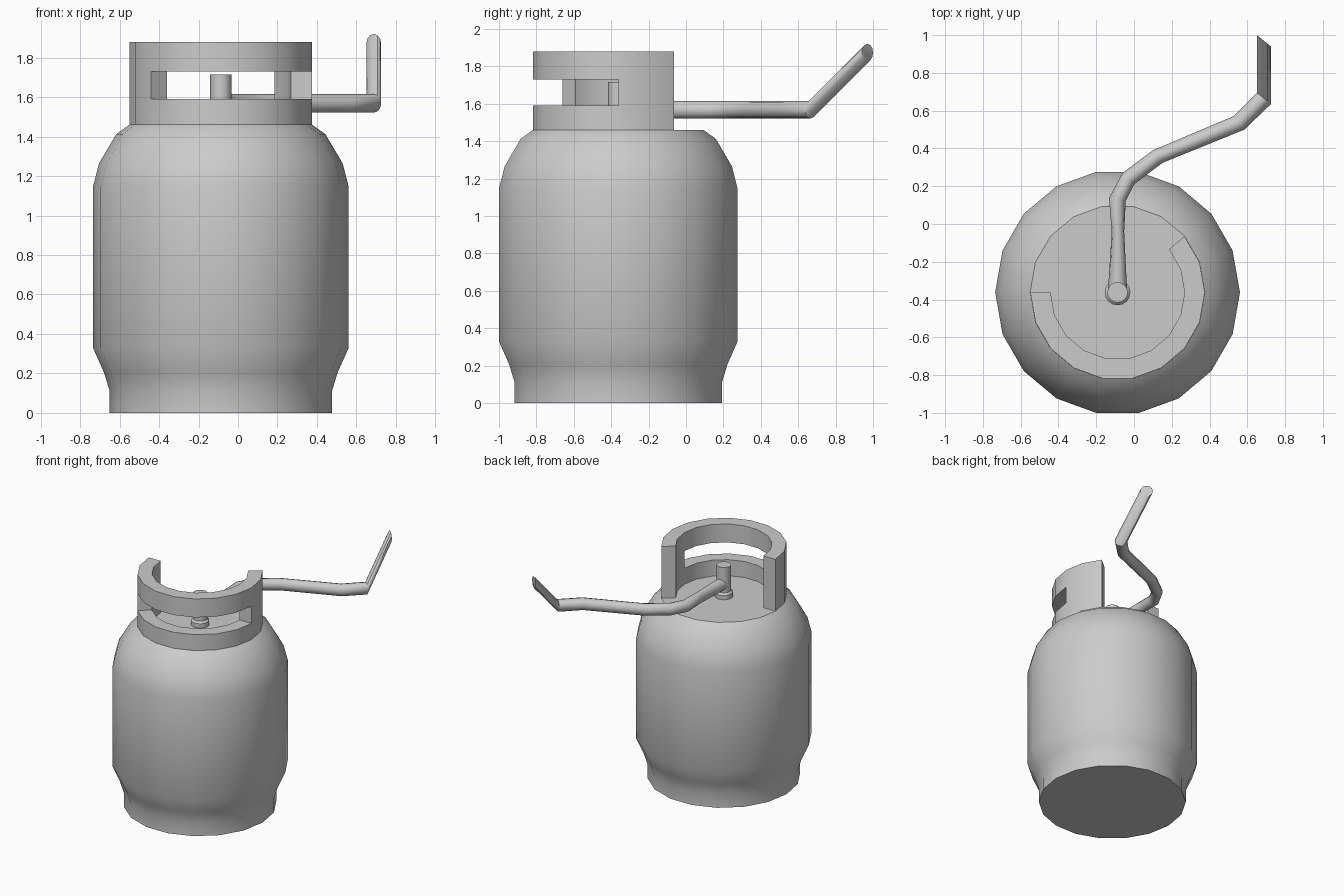
import bpy, bmesh
from math import sin, cos, radians, pi

if "Cube" in bpy.data.objects:
    bpy.data.objects.remove(bpy.data.objects["Cube"])

CX, CY = -0.087, -0.362      # axis of the tank
N = 18


def finish(bm, name, angle=30):
    bmesh.ops.remove_doubles(bm, verts=bm.verts, dist=1e-5)
    bmesh.ops.recalc_face_normals(bm, faces=bm.faces)
    me = bpy.data.meshes.new(name)
    bm.to_mesh(me)
    bm.free()
    ob = bpy.data.objects.new(name, me)
    bpy.context.collection.objects.link(ob)
    bpy.ops.object.select_all(action='DESELECT')
    ob.select_set(True)
    bpy.context.view_layer.objects.active = ob
    bpy.ops.object.shade_smooth_by_angle(angle=radians(angle))
    return ob


def loft(name, rings, angle=30):
    """Skin a list of point rings and cap both ends."""
    bm = bmesh.new()
    loops = [[bm.verts.new(p) for p in r] for r in rings]
    for a, b in zip(loops, loops[1:]):
        n = len(a)
        for i in range(n):
            j = (i + 1) % n
            bm.faces.new((a[i], a[j], b[j], b[i]))
    bm.faces.new(loops[0])
    bm.faces.new(loops[-1])
    return finish(bm, name, angle)


def lathe(name, profile, n=N):
    rings = [[(CX + r * cos(2 * pi * i / n), CY + r * sin(2 * pi * i / n), z)
              for i in range(n)] for r, z in profile]
    return loft(name, rings)


# Tank with narrowed foot and rounded shoulder
lathe("tank_body", [(0.563, 0), (0.563, 0.11), (0.592, 0.205), (0.648, 0.33),
                    (0.648, 1.145), (0.617, 1.265), (0.53, 1.412), (0.463, 1.46)])

# Collar guard: grid of 20-degree blocks with a hand slot left out
R_OUT, R_IN = 0.462, 0.355
LEVELS = [1.455, 1.59, 1.73, 1.88]
STEPS = list(range(180, 400, 20))


def solid(i, k):
    if not (0 <= i < len(STEPS) and 0 <= k < 3):
        return False
    return not (k == 1 and 220 <= STEPS[i] < 360)


bm = bmesh.new()


def quad(*pts):
    bm.faces.new([bm.verts.new((CX + r * cos(radians(a)), CY + r * sin(radians(a)), z))
                  for r, a, z in pts])


for i, a in enumerate(STEPS):
    b = a + 20
    for k in range(3):
        if not solid(i, k):
            continue
        lo, hi = LEVELS[k], LEVELS[k + 1]
        for r in (R_OUT, R_IN):
            quad((r, a, lo), (r, b, lo), (r, b, hi), (r, a, hi))
        for dk, z in ((-1, lo), (1, hi)):
            if not solid(i, k + dk):
                quad((R_IN, a, z), (R_OUT, a, z), (R_OUT, b, z), (R_IN, b, z))
        for di, t in ((-1, a), (1, b)):
            if not solid(i + di, k):
                quad((R_IN, t, lo), (R_OUT, t, lo), (R_OUT, t, hi), (R_IN, t, hi))
finish(bm, "collar_guard")

# Valve with base flange
lathe("valve", [(0.068, 1.455), (0.068, 1.495), (0.054, 1.51), (0.054, 1.715)], 16)

# Hose: upright rings (x, y, z, heading, half width) along the path
HOSE = [(-0.087, -0.345, 1.568, 90, 0.05), (-0.085, -0.04, 1.568, 90, 0.033),
        (-0.088, 0.13, 1.568, 80, 0.045), (-0.03, 0.24, 1.568, 46, 0.043),
        (0.125, 0.357, 1.568, 38, 0.042), (0.555, 0.535, 1.568, 40, 0.046),
        (0.688, 0.665, 1.568, 51, 0.048), (0.688, 0.97, 1.873, 51, 0.048)]
rings = []
for x, y, z, h, w in HOSE:
    sx, sy = sin(radians(h)), -cos(radians(h))
    rings.append([(x + sx * w * cos(2 * pi * i / 12), y + sy * w * cos(2 * pi * i / 12),
                   z + 0.047 * sin(2 * pi * i / 12)) for i in range(12)])
loft("hose", rings, 35)
